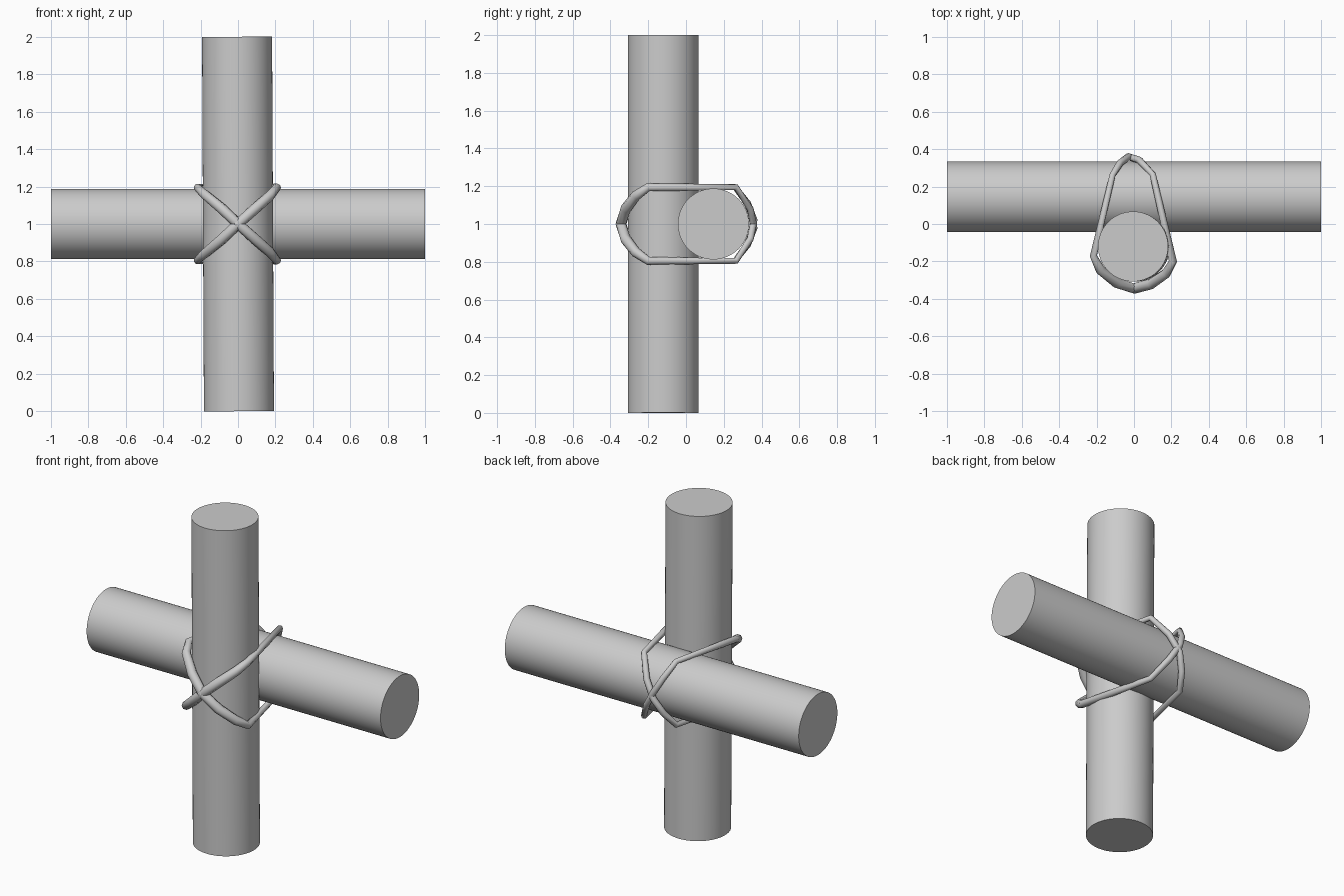
import bpy, math
from mathutils import Vector

if "Cube" in bpy.data.objects:
    bpy.data.objects.remove(bpy.data.objects["Cube"])


def pole(name, start, end, radius):
    a, b = Vector(start), Vector(end)
    bpy.ops.mesh.primitive_cylinder_add(vertices=64, radius=radius,
                                        depth=(b - a).length, location=(a + b) / 2)
    ob = bpy.context.object
    ob.name = name
    ob.rotation_euler = (b - a).to_track_quat('Z', 'Y').to_euler()
    bpy.ops.object.shade_smooth_by_angle(angle=math.radians(30))
    return ob


def rope(name, points):
    cu = bpy.data.curves.new(name, 'CURVE')
    cu.dimensions = '3D'
    cu.bevel_depth = 1.0
    cu.bevel_resolution = 2
    sp = cu.splines.new('POLY')
    sp.points.add(len(points) - 1)
    for p, (x, y, z, r) in zip(sp.points, points):
        p.co = (x, y, z, 1)
        p.radius = r
    sp.use_cyclic_u = True
    sp.use_smooth = True
    ob = bpy.data.objects.new(name, cu)
    bpy.context.collection.objects.link(ob)
    return ob


# Two crossed poles, the upright leaning very slightly
pole("upright_pole", (0.005, -0.12, 0), (-0.005, -0.12, 2), 0.187)
pole("cross_pole", (-1, 0.145, 1), (1, 0.145, 1), 0.188)

# Lashing: one diagonal loop (x, y, z, thickness) and its vertical mirror
loop = [
    (-0.217, -0.17, 1.195, 0.020),
    (-0.115, 0.26, 1.195, 0.017),
    (-0.075, 0.325, 1.11, 0.019),
    (-0.03, 0.36, 1.02, 0.019),
    (0.03, 0.34, 0.92, 0.019),
    (0.10, 0.265, 0.805, 0.017),
    (0.208, -0.20, 0.805, 0.022),
    (0.17, -0.265, 0.85, 0.027),
    (0.09, -0.32, 0.92, 0.029),
    (0.0, -0.345, 1.0, 0.028),
    (-0.09, -0.315, 1.085, 0.029),
    (-0.18, -0.245, 1.16, 0.026),
]
rope("lashing_a", loop)
rope("lashing_b", [(x, y, 2 - z, r) for x, y, z, r in loop])
